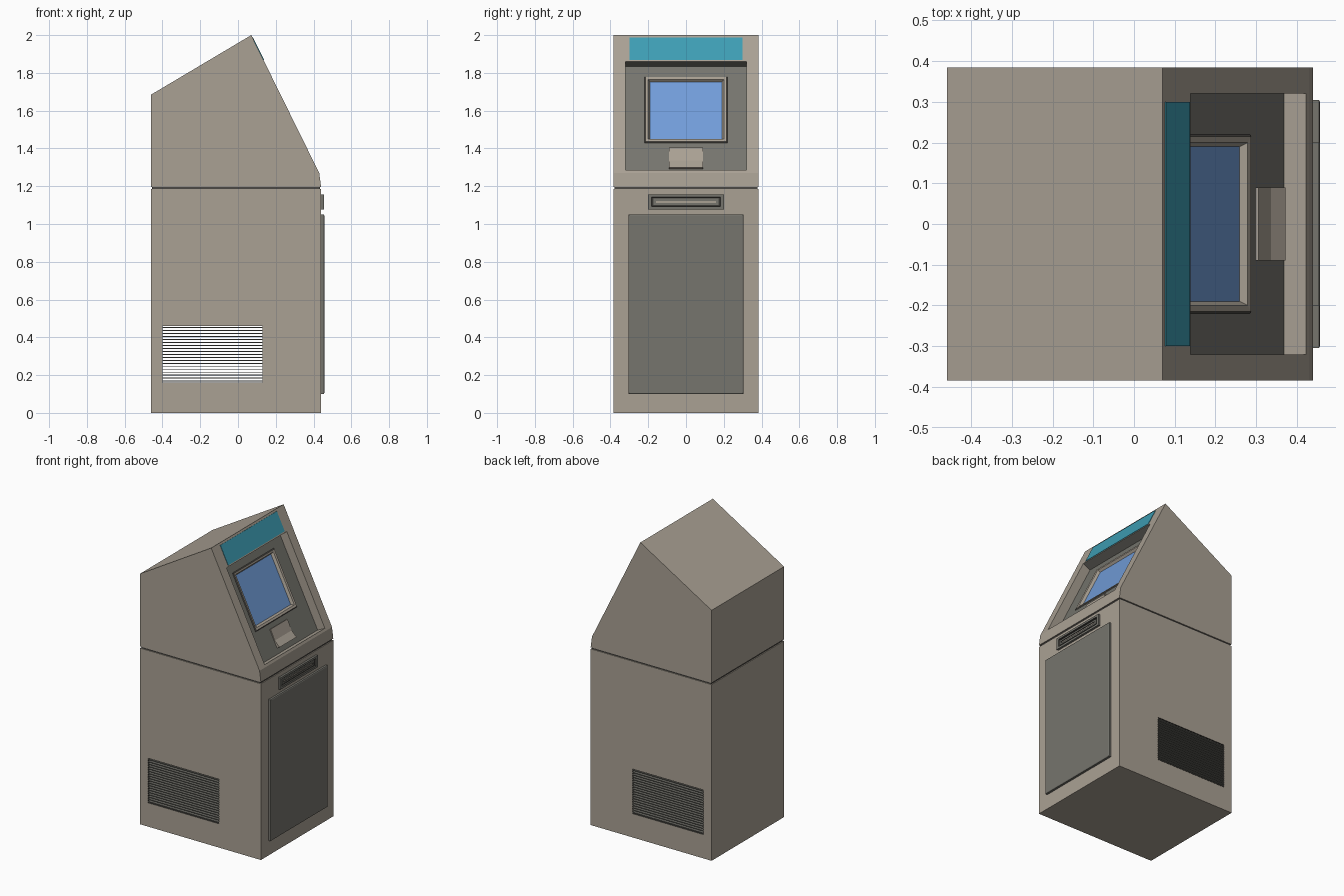
import bpy, bmesh
from mathutils import Vector

if "Cube" in bpy.data.objects:
    bpy.data.objects.remove(bpy.data.objects["Cube"])

def material(name, rgb):
    m = bpy.data.materials.new(name)
    m.diffuse_color = (*rgb, 1)
    m.use_nodes = True
    m.node_tree.nodes["Principled BSDF"].inputs["Base Color"].default_value = m.diffuse_color
    return m

TAN = material("warm_grey_casing", (0.40, 0.355, 0.295))
DARK = material("dark_grey_panel", (0.18, 0.177, 0.155))
BLACK = material("charcoal_trim", (0.07, 0.066, 0.058))
TEAL = material("teal_sign", (0.048, 0.34, 0.455))
BLUE = material("screen_blue", (0.165, 0.335, 0.69))
MATS = [TAN, DARK, BLACK, TEAL, BLUE]
tan, dark, black, teal, blue = range(5)

W = 0.385                                   # half width
BACK, FRONT = -0.46, 0.44
SLOPE = 0.36 / 0.73                         # run per height of the sloping face
NORMAL = Vector((1, 0, SLOPE)).normalized()

# Frames: (across, height, offset along the outward normal) -> point
def slope_face(u, v, d):
    return Vector((0.07 + SLOPE * (2 - v), u, v)) + NORMAL * d

def front_face(u, v, d):
    return Vector((FRONT + d, u, v))

def side_face(sign):
    return lambda u, v, d: Vector((u, sign * (W + d), v))

def poly(bm, pts, mat=tan):
    f = bm.faces.new([bm.verts.new(p) for p in pts])
    f.material_index = mat

def rings(bm, frame, rects, mats, cap=None):
    """Bridge nested rectangles (u0, u1, v0, v1, d); optionally close the last."""
    loops = [[frame(u0, v0, d), frame(u1, v0, d), frame(u1, v1, d), frame(u0, v1, d)]
             for u0, u1, v0, v1, d in rects]
    for a, b, m in zip(loops, loops[1:], mats):
        for i in range(4):
            j = (i + 1) % 4
            poly(bm, (a[i], a[j], b[j], b[i]), m)
    if cap is not None:
        poly(bm, loops[-1], cap)

def prism(bm, profile, y0, y1, mat=tan):
    """Extrude an (x, z) profile along y."""
    a = [(x, y0, z) for x, z in profile]
    b = [(x, y1, z) for x, z in profile]
    poly(bm, a, mat)
    poly(bm, b, mat)
    for i in range(len(a)):
        j = (i + 1) % len(a)
        poly(bm, (a[i], a[j], b[j], b[i]), mat)

def box_profile(x0, x1, z0, z1):
    return [(x0, z0), (x1, z0), (x1, z1), (x0, z1)]

def finish(bm, name):
    bmesh.ops.remove_doubles(bm, verts=bm.verts, dist=1e-5)
    bmesh.ops.recalc_face_normals(bm, faces=bm.faces)
    mesh = bpy.data.meshes.new(name)
    bm.to_mesh(mesh)
    bm.free()
    for m in MATS:
        mesh.materials.append(m)
    ob = bpy.data.objects.new(name, mesh)
    bpy.context.collection.objects.link(ob)
    return ob

# Lower cabinet: hollow shell with a vent opening in each side
TOP = 1.185
VX0, VX1, VZ0, VZ1 = -0.40, 0.13, 0.16, 0.46
bm = bmesh.new()
for s in (-1, 1):
    rings(bm, side_face(s), [(BACK, FRONT, 0, TOP, 0), (VX0, VX1, VZ0, VZ1, 0),
                             (VX0, VX1, VZ0, VZ1, -0.015)], [tan, black])
for x in (BACK, FRONT):
    poly(bm, [(x, -W, 0), (x, W, 0), (x, W, TOP), (x, -W, TOP)])
for z in (0, TOP):
    poly(bm, [(BACK, -W, z), (FRONT, -W, z), (FRONT, W, z), (BACK, W, z)])
finish(bm, "lower_cabinet")

# Thin horizontal vent slats on both sides
bm = bmesh.new()
COUNT = 19
for i in range(COUNT):
    z = VZ0 + (i + 0.5) * (VZ1 - VZ0) / COUNT
    for s in (-1, 1):
        prism(bm, box_profile(VX0, VX1, z - 0.0025, z + 0.0025),
              s * (W - 0.026), s * (W - 0.001), dark)
finish(bm, "vent_slats")

# Shadow gap between cabinet and head
bm = bmesh.new()
prism(bm, box_profile(BACK + 0.006, FRONT - 0.006, TOP, 1.196), -W + 0.006, W - 0.006, black)
finish(bm, "seam")

# Head: slanted casing with a recessed control panel, bezel and screen
bm = bmesh.new()
z0 = 1.196
profile = [(BACK, z0), (BACK, 1.685), (0.07, 2.0), (0.43, 1.27), (FRONT, z0)]
for y in (-W, W):
    poly(bm, [(x, y, z) for x, z in profile])
for i in (0, 1, 3, 4):
    (xa, za), (xb, zb) = profile[i], profile[(i + 1) % 5]
    poly(bm, [(xa, -W, za), (xb, -W, zb), (xb, W, zb), (xa, W, za)])
rings(bm, slope_face, [
    (-W, W, 1.27, 2.0, 0),
    (-0.32, 0.32, 1.285, 1.86, 0),
    (-0.32, 0.32, 1.285, 1.86, -0.06),
    (-0.22, 0.22, 1.456, 1.806, -0.06),
    (-0.215, 0.215, 1.461, 1.801, -0.054),
    (-0.20, 0.20, 1.474, 1.790, -0.056),
    (-0.19, 0.19, 1.483, 1.783, -0.073),
], [tan, tan, dark, black, tan, tan], blue)
head = finish(bm, "head")
# Recess ceiling is dark
for f in head.data.polygons:
    if f.normal.z < -0.5 and f.center.z > 1.83:
        f.material_index = dark

# Sign strip above the recess
bm = bmesh.new()
rings(bm, slope_face, [(-0.30, 0.30, 1.868, 1.987, -0.002),
                       (-0.30, 0.30, 1.868, 1.987, 0.003)], [teal], teal)
finish(bm, "sign_strip")

# Scooped card reader below the screen
bm = bmesh.new()
scoop = [slope_face(0, v, d) for v, d in
         ((1.427, -0.065), (1.427, -0.052), (1.36, -0.055), (1.317, -0.038), (1.317, -0.065))]
prism(bm, [(p.x, p.z) for p in scoop], -0.09, 0.09)
finish(bm, "card_reader")

# Front door
bm = bmesh.new()
rings(bm, front_face, [(-0.305, 0.305, 0.10, 1.05, -0.002),
                       (-0.305, 0.305, 0.10, 1.05, 0.014),
                       (-0.300, 0.300, 0.105, 1.045, 0.017)], [dark, dark], dark)
finish(bm, "door")

# Dispenser slot: frame, sunken groove and inner bar
bm = bmesh.new()
rings(bm, front_face, [
    (-0.20, 0.20, 1.078, 1.157, -0.002),
    (-0.20, 0.20, 1.078, 1.157, 0.014),
    (-0.182, 0.182, 1.092, 1.143, 0.014),
    (-0.180, 0.180, 1.094, 1.141, 0.004),
    (-0.172, 0.172, 1.101, 1.134, 0.004),
    (-0.172, 0.172, 1.101, 1.134, 0.010),
    (-0.160, 0.160, 1.112, 1.123, 0.010),
    (-0.160, 0.160, 1.112, 1.123, 0.004),
], [dark, dark, black, black, dark, dark, black], tan)
finish(bm, "dispenser_slot")
